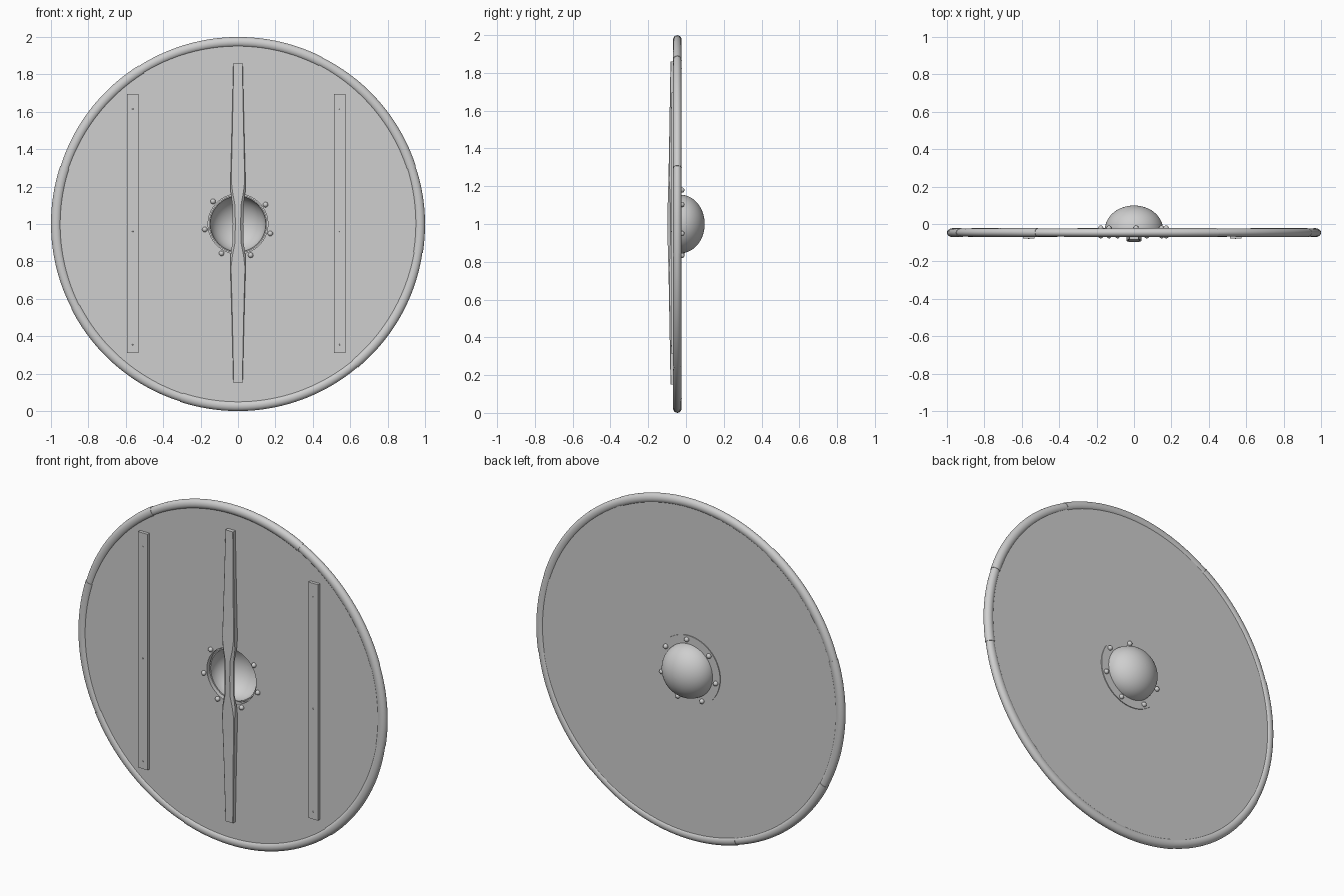
import bpy, bmesh
from math import sin, cos, pi, radians
from mathutils import Vector, Matrix

cube = bpy.data.objects.get("Cube")
if cube:
    bpy.data.objects.remove(cube)

grey = bpy.data.materials.new("plain_grey")
grey.use_nodes = True
grey.diffuse_color = (0.62, 0.62, 0.62, 1)
grey.node_tree.nodes["Principled BSDF"].inputs["Base Color"].default_value = (0.62, 0.62, 0.62, 1)

CENTRE = Vector((0, 0, 1))


def finish(name, bm, smooth=True):
    """Turn a bmesh into a named object with the shared material."""
    bmesh.ops.recalc_face_normals(bm, faces=bm.faces)
    mesh = bpy.data.meshes.new(name)
    bm.to_mesh(mesh)
    bm.free()
    mesh.materials.append(grey)
    obj = bpy.data.objects.new(name, mesh)
    bpy.context.collection.objects.link(obj)
    if smooth:
        bpy.ops.object.select_all(action='DESELECT')
        obj.select_set(True)
        bpy.context.view_layer.objects.active = obj
        bpy.ops.object.shade_smooth_by_angle(angle=radians(35))
    return obj


def loft(bm, rings, closed=False):
    """Skin equal-sized rings of points; cap the ends unless the loop closes."""
    loops = [[bm.verts.new(p) for p in ring] for ring in rings]
    n = len(loops[0])
    pairs = list(zip(loops, loops[1:]))
    if closed:
        pairs.append((loops[-1], loops[0]))
    for a, b in pairs:
        for i in range(n):
            j = (i + 1) % n
            bm.faces.new((a[i], a[j], b[j], b[i]))
    if not closed:
        bm.faces.new(loops[0])
        bm.faces.new(loops[-1])


def polar(r, y, angle):
    return CENTRE + Vector((r * cos(angle), y, r * sin(angle)))


def lathe(name, profile, steps=128):
    """Spin a closed (radius, y) profile around the shield's axis."""
    bm = bmesh.new()
    loft(bm, [[polar(r, y, 2 * pi * k / steps) for r, y in profile]
              for k in range(steps)], closed=True)
    return finish(name, bm)


def box(name, centre, size):
    bm = bmesh.new()
    bmesh.ops.create_cube(bm, size=1)
    bmesh.ops.scale(bm, vec=size, verts=bm.verts)
    bmesh.ops.translate(bm, vec=centre, verts=bm.verts)
    return finish(name, bm, smooth=False)


# Round board with a hole for the hand
FRONT, BACK = -0.06, -0.03
lathe("board", [(0.16, FRONT), (0.97, FRONT), (0.97, BACK), (0.16, BACK)])

# Rolled rim made of overlapping sections, each narrowing into the next
joints = [18, 63, 122, 162, 207, 252, 310, 351, 378]
for number, (start, end) in enumerate(zip(joints, joints[1:]), 1):
    bm = bmesh.new()
    start, end = radians(start), radians(end + 1)
    steps = 28
    rings = []
    for k in range(steps + 1):
        t = k / steps
        angle = start + (end - start) * t
        swell = 1.0 - 0.1 * t ** 3
        rings.append([polar(0.9725 + 0.0275 * swell * cos(a),
                            -0.046 + 0.0235 * swell * sin(a), angle)
                      for a in (2 * pi * i / 20 for i in range(20))])
    loft(bm, rings)
    finish(f"rim_section_{number}", bm)

# Hollow domed boss with a flat flange on the back
arc = [pi / 2 * k / 20 for k in range(20)] + [pi / 2 - 0.004]
base = BACK
outer = [(0.155 * cos(a), base + 0.129 * sin(a)) for a in arc]
inner = [(0.148 * cos(a), base + 0.122 * sin(a)) for a in reversed(arc)]
lathe("boss", outer + inner + [(0.148, base - 0.012), (0.155, base - 0.012)])
lathe("boss_flange", [(0.15, BACK - 0.002), (0.203, BACK - 0.002),
                      (0.203, BACK + 0.005), (0.15, BACK + 0.005)])

# Seven rivets, with heads on both sides
for number in range(7):
    bm = bmesh.new()
    for y in (FRONT - 0.003, BACK + 0.008):
        spot = polar(0.18, y, radians(35 + number * 360 / 7))
        bmesh.ops.create_uvsphere(bm, u_segments=16, v_segments=10, radius=0.014,
                                  matrix=Matrix.Translation(spot))
    finish(f"rivet_{number + 1}", bm)

# Two bracing battens with small nail heads
for side, x in (("right", -0.563), ("left", 0.543)):
    box(f"{side}_batten", (x, -0.068, 1.003), (0.062, 0.02, 1.385))
    for number, z in enumerate((0.355, 0.96, 1.615), 1):
        bm = bmesh.new()
        bmesh.ops.create_uvsphere(bm, u_segments=10, v_segments=6, radius=0.004,
                                  matrix=Matrix.Translation((x, -0.0765, z)))
        finish(f"{side}_batten_nail_{number}", bm)

# Carved handle: tapered ends, swollen shoulders, rounded grip
# (height, half width, front y, back y, chamfer)
sections = [
    (0.15, 0.025, -0.082, -0.058, 0.002), (0.50, 0.033, -0.088, -0.058, 0.003),
    (0.77, 0.041, -0.093, -0.058, 0.004), (0.83, 0.040, -0.095, -0.058, 0.010),
    (0.90, 0.030, -0.097, -0.060, 0.014), (1.00, 0.028, -0.097, -0.060, 0.014),
    (1.10, 0.030, -0.097, -0.060, 0.014), (1.17, 0.039, -0.095, -0.058, 0.010),
    (1.23, 0.040, -0.093, -0.058, 0.004), (1.50, 0.033, -0.088, -0.058, 0.003),
    (1.86, 0.025, -0.082, -0.058, 0.002),
]
bm = bmesh.new()
rings = []
for z, w, f, b, c in sections:
    half = [(w - c, f), (w, f + c), (w, b - c), (w - c, b)]
    outline = half + [(-x, y) for x, y in reversed(half)]
    rings.append([(x, y, z) for x, y in outline])
loft(bm, rings)
finish("handle", bm)
